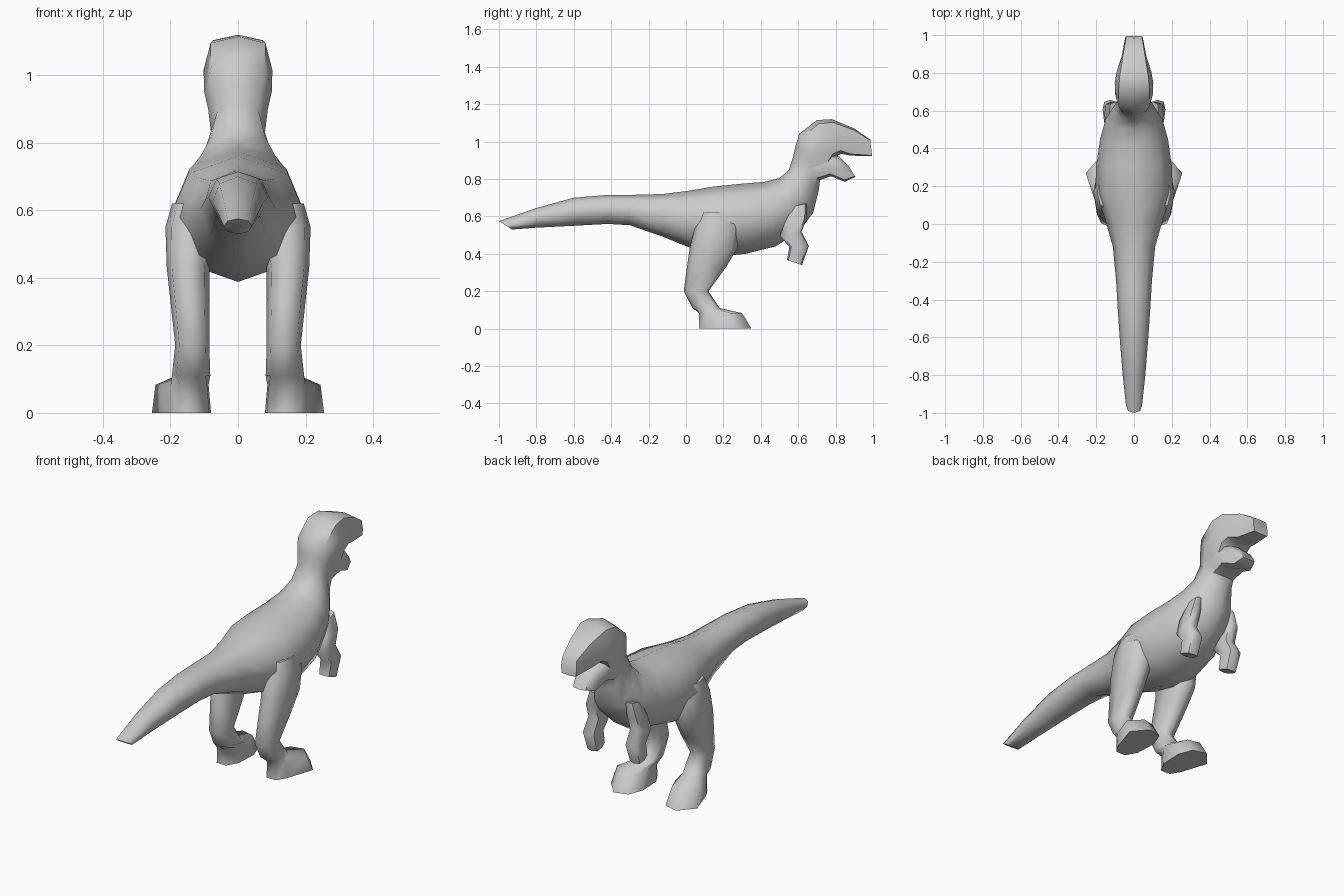
import bpy, bmesh, math
from mathutils import Vector

if "Cube" in bpy.data.objects:
    bpy.data.objects.remove(bpy.data.objects["Cube"])

hide = bpy.data.materials.new("light grey hide")
hide.diffuse_color = (0.6, 0.6, 0.6, 1)
hide.use_nodes = True
hide.node_tree.nodes["Principled BSDF"].inputs["Base Color"].default_value = hide.diffuse_color


def finish(name, bm, angle=60):
    bmesh.ops.recalc_face_normals(bm, faces=bm.faces)
    me = bpy.data.meshes.new(name)
    bm.to_mesh(me)
    bm.free()
    me.materials.append(hide)
    ob = bpy.data.objects.new(name, me)
    bpy.context.collection.objects.link(ob)
    bpy.ops.object.select_all(action='DESELECT')
    ob.select_set(True)
    bpy.context.view_layer.objects.active = ob
    bpy.ops.object.shade_smooth_by_angle(angle=math.radians(angle))
    return ob


def loft(name, rings, angle=60):
    """Skin a list of point rings and cap both ends."""
    bm = bmesh.new()
    loops = [[bm.verts.new(p) for p in ring] for ring in rings]
    n = len(loops[0])
    for a, b in zip(loops, loops[1:]):
        for i in range(n):
            j = (i + 1) % n
            bm.faces.new((a[i], a[j], b[j], b[i]))
    bm.faces.new(loops[0])
    bm.faces.new(loops[-1])
    return finish(name, bm, angle)


def octagon(c, u, v, k=0.72):
    """Eight-sided ring about c with half axes u and v; k squares the corners."""
    c, u, v = Vector(c), Vector(u), Vector(v)
    steps = [(0, 1), (k, k), (1, 0), (k, -k), (0, -1), (-k, -k), (-1, 0), (-k, k)]
    return [c + u * a + v * b for a, b in steps]


def spine_ring(ty, tz, by, bz, w, k=0.72):
    """Ring spanning a top and a bottom point of the side outline."""
    return octagon((0, (ty + by) / 2, (tz + bz) / 2), (w, 0, 0),
                   (0, (ty - by) / 2, (tz - bz) / 2), k)


# Tail, torso, neck and upper head in one skin
loft("body", [spine_ring(*r) for r in [
    (-1.0, .575, -.93, .53, .042),
    (-.80, .645, -.80, .540, .060),
    (-.60, .700, -.60, .550, .076),
    (-.42, .715, -.42, .560, .088),
    (-.30, .715, -.30, .553, .095),
    (-.12, .720, -.12, .490, .112),
    (.02, .738, .04, .425, .155),
    (.15, .760, .20, .388, .205),
    (.30, .775, .32, .400, .200),
    (.42, .785, .48, .440, .180),
    (.50, .805, .61, .525, .150),
    (.55, .850, .68, .620, .112),
    (.573, .920, .71, .740, .080, .75),
    (.585, .975, .72, .820, .088, .78),
    (.605, 1.042, .765, .860, .100, .80),
    (.70, 1.115, .795, .915, .102, .80),
    (.78, 1.120, .83, .935, .092, .82),
    (.90, 1.070, .88, .925, .065, .88),
    (.985, 1.010, .995, .922, .046, .92),
]])

# Lower jaw
loft("lower_jaw", [spine_ring(*r) for r in [
    (.66, .930, .700, .790, .078, .8),
    (.74, .940, .775, .815, .086, .8),
    (.82, .920, .850, .785, .064, .85),
    (.87, .870, .905, .812, .040, .9),
]])

# Legs: horizontal rings of z, x range, y range
leg_rows = [
    (.62, .06, .195, .08, .26),
    (.55, .06, .215, .05, .29),
    (.43, .085, .211, .02, .275),
    (.33, .085, .200, .005, .215),
    (.20, .085, .186, -.012, .12),
    (.11, .082, .196, .035, .18),
]
# Foot outline as x, y around the sole, starting at the toe
sole = [(.185, .35), (.255, .27), (.205, .12), (.175, .07),
        (.12, .07), (.085, .13), (.08, .25), (.11, .33)]

for s, side in ((1, "right"), (-1, "left")):
    rings = []
    for z, x0, x1, y0, y1 in leg_rows:
        rings.append(octagon((s * (x0 + x1) / 2, (y0 + y1) / 2, z),
                             (s * (x1 - x0) / 2, 0, 0), (0, (y1 - y0) / 2, 0), .76))
    upper = [(s * (.15 + (x - .15) * .9), .07 + (y - .07) * .82, .083) for x, y in sole]
    rings.append([Vector(p) for p in upper])
    rings.append([Vector((s * x, y, 0)) for x, y in sole])
    loft(side + "_leg", rings, 65)

    # Arm: shoulder, elbow, wrist and blunt hand; x, y, z, half width, half depth (y, z)
    arm = [
        (.105, .60, .66, .025, .045, .010),
        (.122, .585, .58, .034, .062, .015),
        (.124, .560, .505, .037, .058, .012),
        (.126, .605, .44, .040, .052, .002),
        (.126, .580, .354, .036, .040, -.014),
    ]
    loft(side + "_arm", [octagon((s * x, y, z), (s * w, 0, 0), (0, dy, dz), .8)
                         for x, y, z, w, dy, dz in arm])
